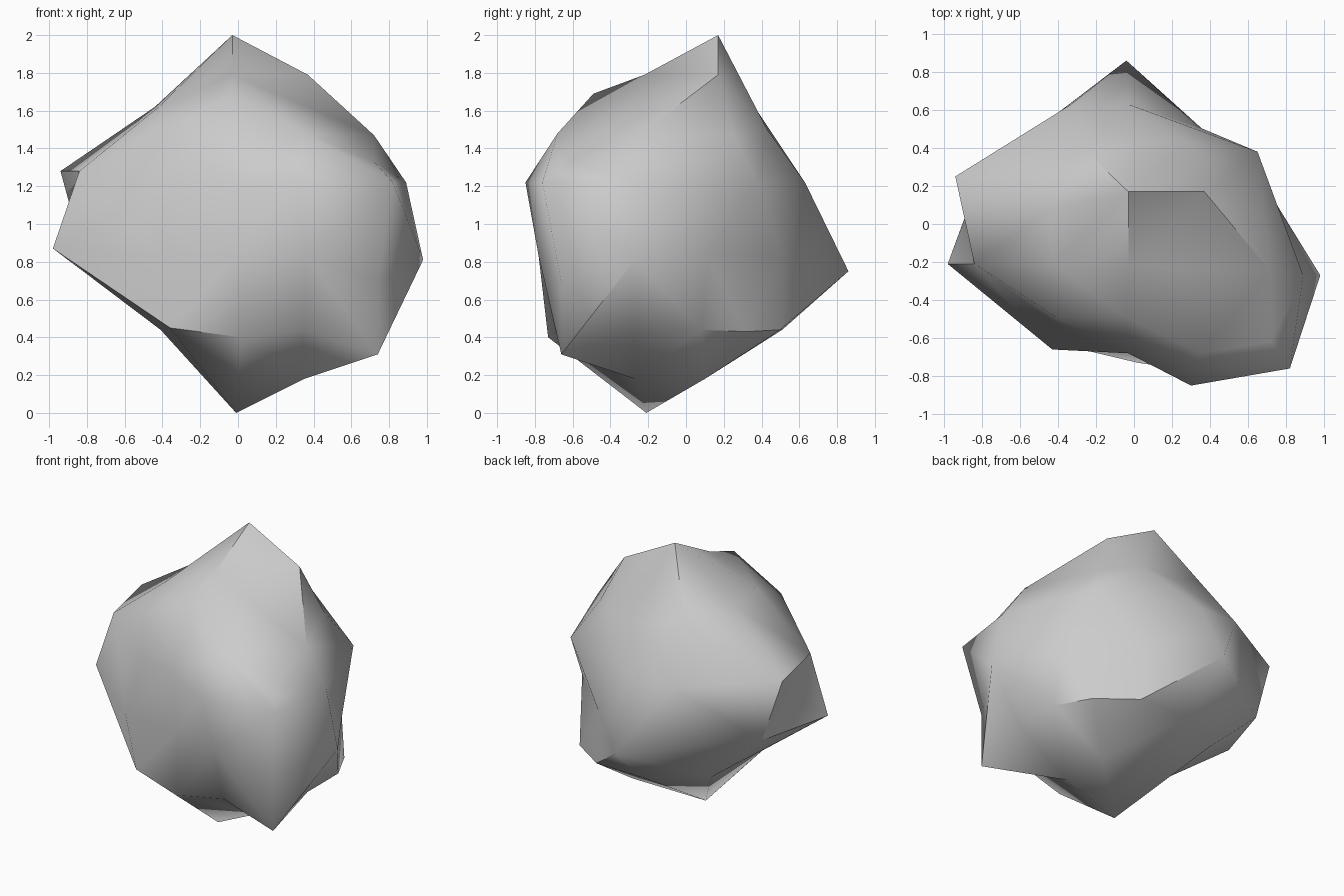
import bpy, bmesh, math
from mathutils import Vector

# Key corners of the boulder, grouped by side
top = [(-.03, .17, 2), (-.03, -.22, 1.79), (.37, .17, 1.79), (-.44, .08, 1.62), (-.42, -.22, 1.62),
       (-.04, -.49, 1.69), (-.41, -.49, 1.49), (.35, -.68, 1.48), (.72, -.62, 1.33),
       (.72, -.25, 1.47), (.51, .25, 1.47), (.29, .43, 1.5), (.03, .43, 1.5), (-.24, .37, 1.61)]
front = [(.82, -.76, 1.22), (.3, -.85, 1.22), (-.03, -.68, 1.22), (-.36, -.57, 1.22),
         (-.43, -.66, .83), (0, -.68, .83), (.36, -.78, .83), (-.36, -.64, .45),
         (.02, -.73, .4), (.35, -.67, .44), (.74, -.66, .31), (.74, -.66, .69)]
right = [(.89, -.27, 1.22), (.98, -.27, .81), (.74, -.27, .44), (.65, .38, 1.22),
         (.74, .12, .83), (.74, .08, .44), (.62, .32, .43)]
back = [(-.03, .63, 1.22), (-.04, .86, .75), (.34, .51, .83), (.36, .5, .44),
        (-.33, .63, 1.22), (-.03, .51, .44)]
left = [(-.98, -.21, .87), (-.94, .25, 1.28), (-.84, -.21, 1.28), (-.8, .28, .83),
        (-.88, .06, 1.06), (-.41, -.27, .44), (-.41, .3, .47)]
bottom = [(-.01, -.21, 0), (.35, .1, .18), (.35, -.27, .18)]

# Skin the corners by direction (slightly favouring ridges), then restore depth
centre = Vector((0, -.05, .95))
bm = bmesh.new()
depth = bm.verts.layers.float.new("depth")
for p in top + front + right + back + left + bottom:
    d = Vector(p) - centre
    v = bm.verts.new(d.normalized() * d.length ** .2)
    v[depth] = d.length
bmesh.ops.convex_hull(bm, input=bm.verts[:])
bmesh.ops.delete(bm, geom=[v for v in bm.verts if not v.link_faces], context='VERTS')
for v in bm.verts:
    v.co = centre + v.co.normalized() * v[depth]
bmesh.ops.recalc_face_normals(bm, faces=bm.faces[:])

# Boulder object with smooth faces and sharp ridges
mesh = bpy.data.meshes.new("boulder")
bm.to_mesh(mesh)
bm.free()
rock = bpy.data.objects.new("boulder", mesh)
bpy.context.collection.objects.link(rock)
bpy.context.view_layer.objects.active = rock
rock.select_set(True)
bpy.ops.object.shade_smooth_by_angle(angle=math.radians(45))
